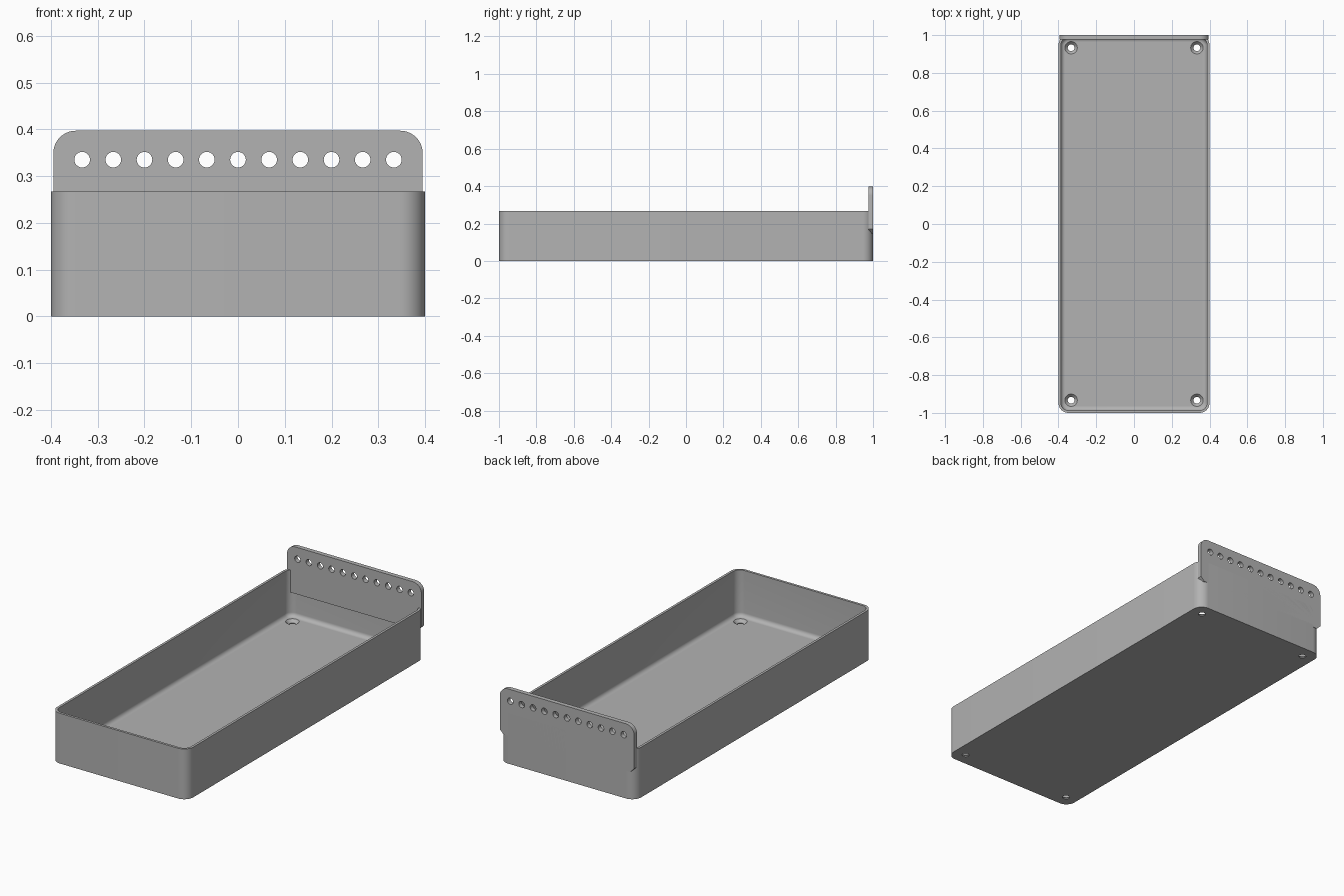
import bpy
import bmesh
from math import sin, cos, pi, radians
from mathutils import Vector

cube = bpy.data.objects.get("Cube")
if cube:
    bpy.data.objects.remove(cube, do_unlink=True)

grey = bpy.data.materials.new("plain grey")
grey.use_nodes = True
grey.diffuse_color = (0.45, 0.45, 0.45, 1)
grey.node_tree.nodes["Principled BSDF"].inputs["Base Color"].default_value = grey.diffuse_color

HALF_X, HALF_Y, HEIGHT = 0.4, 1.0, 0.267
WALL, FLOOR, CORNER, FILLET = 0.013, 0.02, 0.053, 0.022
PLATE_T = 0.024


def arc(cx, cy, r, start, steps=10):
    """Quarter circle, counter-clockwise from the start angle."""
    return [(cx + r * cos(start + pi / 2 * i / steps),
             cy + r * sin(start + pi / 2 * i / steps)) for i in range(steps + 1)]


def rounded_rect(inset, z):
    r = CORNER - inset
    cx, cy = HALF_X - CORNER, HALF_Y - CORNER
    signs = [(1, 1), (-1, 1), (-1, -1), (1, -1)]
    return [Vector((x, y, z)) for k, (sx, sy) in enumerate(signs)
            for x, y in arc(sx * cx, sy * cy, r, k * pi / 2)]


def circle(centre, r, axis, offset, n=32):
    """Circle around the y or z axis, shifted along that axis."""
    pts = []
    for i in range(n):
        u, v = r * cos(2 * pi * i / n), r * sin(2 * pi * i / n)
        pts.append(Vector(centre) + Vector((u, v, offset) if axis == "z" else (u, offset, v)))
    return pts


def loft(bm, rings):
    """Skin a stack of rings and cap both ends."""
    rows = [[bm.verts.new(p) for p in ring] for ring in rings]
    n = len(rows[0])
    for a, b in zip(rows, rows[1:]):
        for i in range(n):
            j = (i + 1) % n
            bm.faces.new((a[i], a[j], b[j], b[i]))
    bm.faces.new(rows[0][::-1])
    bm.faces.new(rows[-1])


def make(name, lofts):
    bm = bmesh.new()
    for rings in lofts:
        loft(bm, rings)
    bmesh.ops.recalc_face_normals(bm, faces=bm.faces)
    mesh = bpy.data.meshes.new(name)
    bm.to_mesh(mesh)
    bm.free()
    mesh.materials.append(grey)
    obj = bpy.data.objects.new(name, mesh)
    bpy.context.collection.objects.link(obj)
    return obj


def cut(obj, cutter):
    """Subtract the cutter, then discard it."""
    mod = obj.modifiers.new("holes", "BOOLEAN")
    mod.operation, mod.solver, mod.object = "DIFFERENCE", "EXACT", cutter
    bpy.context.view_layer.update()
    result = obj.evaluated_get(bpy.context.evaluated_depsgraph_get())
    obj.data = bpy.data.meshes.new_from_object(result)
    obj.modifiers.clear()
    bpy.data.objects.remove(cutter, do_unlink=True)


# Tray: outer wall, rim, inner wall, then a fillet down to the floor
rings = [rounded_rect(0, 0), rounded_rect(0, HEIGHT), rounded_rect(WALL, HEIGHT)]
for i in range(9):
    a = pi / 2 * i / 8
    rings.append(rounded_rect(WALL + FILLET * (1 - cos(a)), FLOOR + FILLET * (1 - sin(a))))
tray = make("tray", [rings])

# Countersunk screw holes in the floor corners
screw_holes = []
for sx in (-1, 1):
    for sy in (-1, 1):
        c = (sx * 0.333, sy * 0.933, 0)
        screw_holes.append([circle(c, r, "z", z) for r, z in
                            ((0.018, -0.02), (0.018, 0.004), (0.033, FLOOR), (0.033, 0.03))])
cut(tray, make("screw_cutter", screw_holes))

# Back plate: rounded top corners, chamfered bottom corners
PX, TOP, BOTTOM, R, CH = 0.395, 0.397, 0.148, 0.048, 0.022
outline = [(-PX + CH, BOTTOM), (PX - CH, BOTTOM), (PX, BOTTOM + CH)]
outline += arc(PX - R, TOP - R, R, 0) + arc(-PX + R, TOP - R, R, pi / 2)
outline.append((-PX, BOTTOM + CH))
plate = make("back_plate", [[[Vector((x, y, z)) for x, z in outline]
                             for y in (HALF_Y - PLATE_T, HALF_Y)]])

# Row of round holes through the plate
row = [[circle((i / 15, HALF_Y, 0.335), 0.0167, "y", d) for d in (-0.1, 0.1)]
       for i in range(-5, 6)]
cut(plate, make("row_cutter", row))

for obj in bpy.context.view_layer.objects:
    obj.select_set(obj in (tray, plate))
bpy.context.view_layer.objects.active = tray
bpy.ops.object.shade_smooth_by_angle(angle=radians(30))
